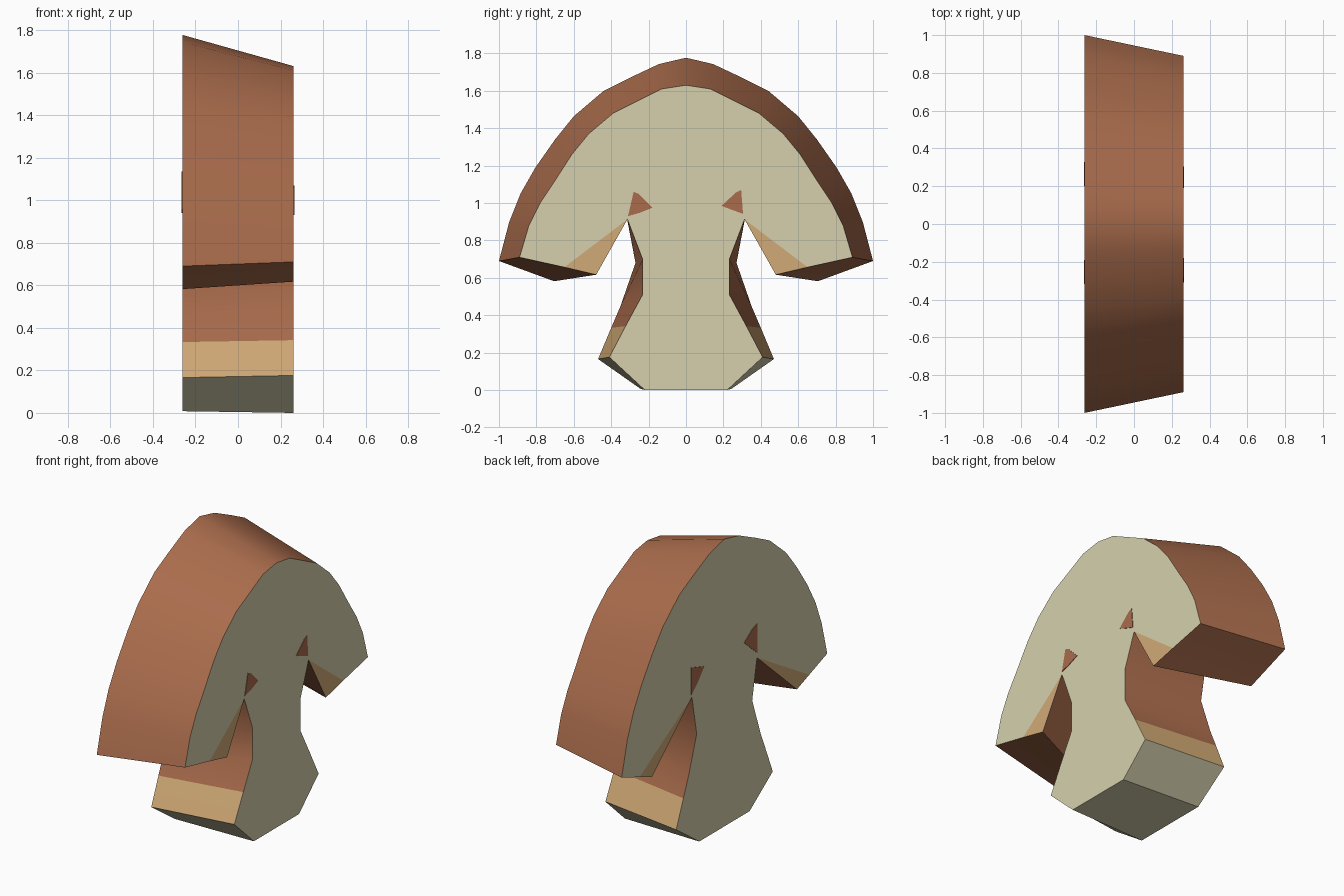
import bpy, bmesh

if "Cube" in bpy.data.objects:
    bpy.data.objects.remove(bpy.data.objects["Cube"])

def material(name, rgb):
    m = bpy.data.materials.new(name)
    m.diffuse_color = (*rgb, 1)
    m.use_nodes = True
    m.node_tree.nodes["Principled BSDF"].inputs["Base Color"].default_value = m.diffuse_color
    return m

MATS = [material("brown_skin", (0.40, 0.150, 0.072)),
        material("cream_flesh", (0.67, 0.63, 0.42)),
        material("tan_gills", (0.64, 0.40, 0.18))]
BROWN, CREAM, TAN = range(3)
X = 0.262

# Half profiles (y, z) from the cap top, round the lip, up to the notch, down the stem
small = [(0, 1.63), (.13, 1.61), (.25, 1.55), (.39, 1.48), (.52, 1.37), (.61, 1.26),
         (.70, 1.12), (.78, 1.0), (.84, .88), (.89, .71), (.65, .657), (.48, .617),
         (.313, .913), (.232, .70), (.232, .51), (.323, .342), (.41, .176), (.22, 0)]
large = [(0, 1.777), (.145, 1.743), (.30, 1.67), (.44, 1.60), (.60, 1.464), (.70, 1.34),
         (.805, 1.19), (.885, 1.05), (.945, .90), (1, .69), (.825, .626), (.705, .582),
         (.317, .925), (.27, .68), (.35, .45), (.40, .333), (.47, .166), (.245, .008)]
LIP, TIP, NOTCH, BAND, FOOT = 10, 11, 12, 15, 16

def finish(bm, name, smooth):
    bmesh.ops.recalc_face_normals(bm, faces=bm.faces)
    mesh = bpy.data.meshes.new(name)
    bm.to_mesh(mesh)
    bm.free()
    for m in MATS:
        mesh.materials.append(m)
    ob = bpy.data.objects.new(name, mesh)
    bpy.context.collection.objects.link(ob)
    if smooth:
        bpy.ops.object.select_all(action='DESELECT')
        ob.select_set(True)
        bpy.context.view_layer.objects.active = ob
        bpy.ops.object.shade_smooth_by_angle(angle=0.53)
    return ob

# Mushroom slice: two cut sections joined by a skin
bm = bmesh.new()
n = len(small)

def ring(half, x):
    right = [bm.verts.new((x, y, z)) for y, z in half]
    left = [right[0]] + [bm.verts.new((x, -y, z)) for y, z in half[1:]]
    return right, left

def face(verts, mat):
    f = bm.faces.new(verts)
    f.material_index = mat

rings = [ring(small, X), ring(large, -X)]
for right, left in rings:
    outline = right + left[:0:-1]
    tips = (right[TIP], left[TIP])
    face([v for v in outline if v not in tips], CREAM)
    for side in (right, left):
        face([side[LIP], side[TIP], side[NOTCH]], TAN)     # gill patch on the cut
for s in range(2):
    a, b = rings[0][s], rings[1][s]
    for i in range(n - 1):
        face([a[i], a[i + 1], b[i + 1], b[i]],
             BROWN if i < BAND else TAN if i < FOOT else CREAM)
face([rings[0][0][-1], rings[0][1][-1], rings[1][1][-1], rings[1][0][-1]], CREAM)
finish(bm, "mushroom_slice", True)

# Small brown marks above the notches, as thin plates on both cuts
def mark(name, points, x):
    bm = bmesh.new()
    out = 0.003 if x > 0 else -0.003
    f = bm.faces.new([bm.verts.new((x - out, y, z)) for y, z in points])
    ext = bmesh.ops.extrude_face_region(bm, geom=[f])
    bmesh.ops.translate(bm, vec=(2 * out, 0, 0),
                        verts=[g for g in ext["geom"] if isinstance(g, bmesh.types.BMVert)])
    for f in bm.faces:
        f.material_index = BROWN
    finish(bm, name, False)

mark("cut_mark_right", [(.295, 1.07), (.265, 1.055), (.19, .985), (.25, .962), (.305, .942)], X)
mark("cut_mark_left", [(-.28, 1.06), (-.255, 1.05), (-.18, .975), (-.25, .947), (-.31, .93)], X)
mark("back_mark_right", [(.327, 1.11), (.20, 1.07), (.26, 1.0), (.325, .94)], -X)
mark("back_mark_left", [(-.317, 1.135), (-.27, 1.12), (-.19, 1.065), (-.317, .955)], -X)
